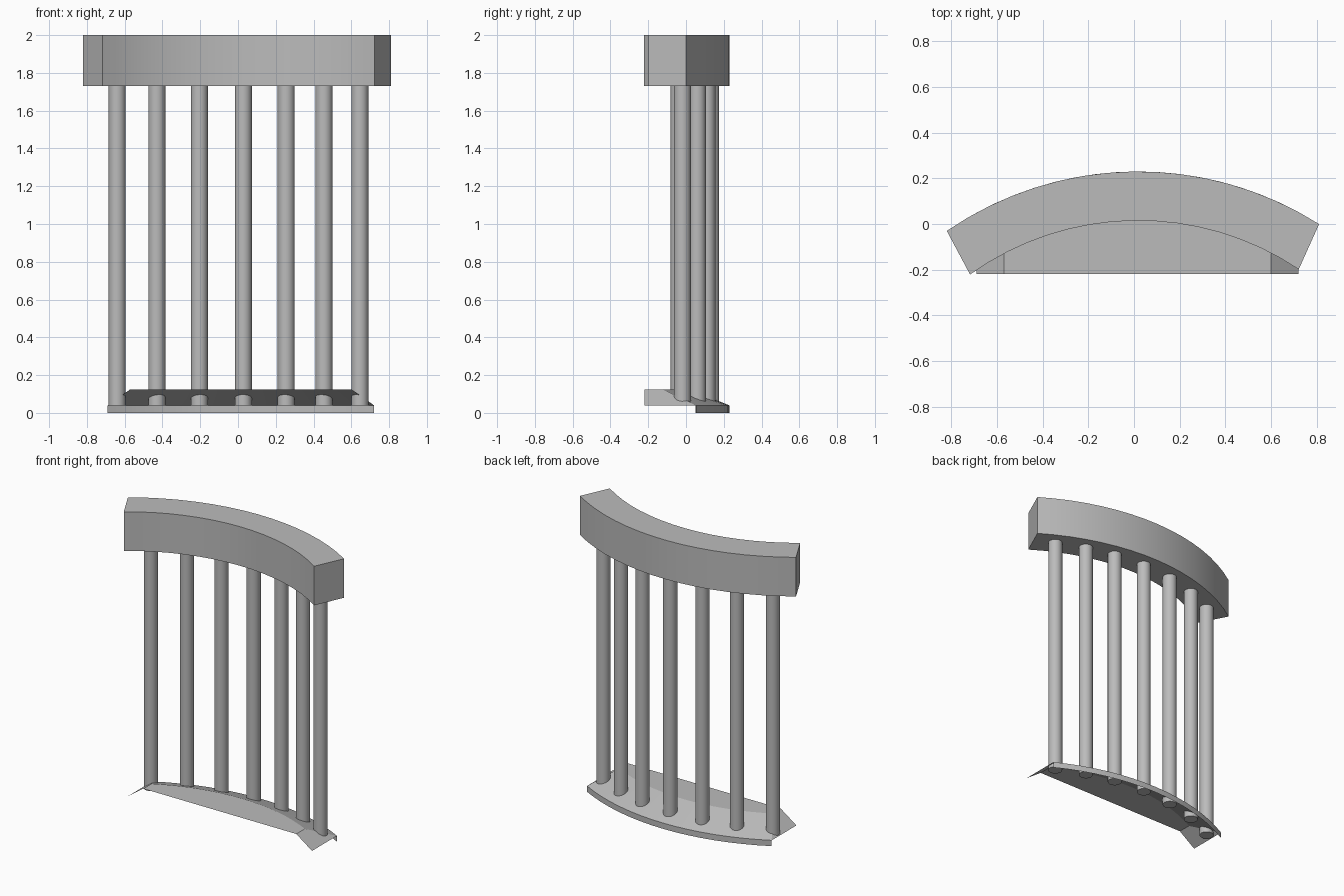
import bpy, bmesh, math

if "Cube" in bpy.data.objects:
    bpy.data.objects.remove(bpy.data.objects["Cube"])

# Shared arc centre for rail, bars and base
CX, CY = 0.018, -1.25
R_OUT, R_IN, R_BAR = 1.48, 1.265, 1.381

grey = bpy.data.materials.new("stone grey")
grey.diffuse_color = (0.5, 0.5, 0.5, 1)
grey.use_nodes = True
grey.node_tree.nodes["Principled BSDF"].inputs["Base Color"].default_value = grey.diffuse_color


def arc(radius, a0, a1, n):
    """Points on the shared arc, angles in radians from +y towards +x."""
    angles = [a0 + (a1 - a0) * i / n for i in range(n + 1)]
    return [(CX + radius * math.sin(a), CY + radius * math.cos(a)) for a in angles]


def angle_at(x, radius):
    return math.asin((x - CX) / radius)


def finish(bm, name, smooth=30):
    me = bpy.data.meshes.new(name)
    bm.to_mesh(me)
    bm.free()
    ob = bpy.data.objects.new(name, me)
    bpy.context.collection.objects.link(ob)
    me.materials.append(grey)
    bpy.ops.object.select_all(action='DESELECT')
    ob.select_set(True)
    bpy.context.view_layer.objects.active = ob
    bpy.ops.object.shade_smooth_by_angle(angle=math.radians(smooth))
    return ob


def strip(bm, row_a, row_b):
    for i in range(len(row_a) - 1):
        bm.faces.new((row_a[i], row_a[i + 1], row_b[i + 1], row_b[i]))


# Curved top rail
bm = bmesh.new()
outer = arc(R_OUT, math.radians(-34.5), math.radians(32.4), 16)
inner = arc(R_IN, math.radians(-35.6), math.radians(33.8), 16)
rows = [[bm.verts.new((x, y, z)) for x, y in pts]
        for pts, z in ((inner, 1.73), (outer, 1.73), (outer, 2.0), (inner, 2.0))]
for i in range(4):
    strip(bm, rows[i], rows[(i + 1) % 4])
for k in (0, -1):
    bm.faces.new([r[k] for r in rows])
bmesh.ops.recalc_face_normals(bm, faces=bm.faces)
finish(bm, "top_rail")

# Round bars, running down through the sloped base
for i, x in enumerate((-0.64, -0.43, -0.205, 0.028, 0.255, 0.455, 0.645)):
    y = CY + math.sqrt(R_BAR ** 2 - (x - CX) ** 2)
    bpy.ops.mesh.primitive_cylinder_add(vertices=24, radius=0.045, depth=1.70,
                                        location=(x, y, 0.04 + 0.85))
    bar = bpy.context.object
    bar.name = f"bar_{i + 1}"
    bar.data.materials.append(grey)
    bpy.ops.object.shade_smooth_by_angle(angle=math.radians(30))

# Thin base shell: flat top, curved back slope with lip, two side slopes
bm = bmesh.new()
N, FRONT, TOP, LOW = 16, -0.22, 0.125, 0.04
ridge = arc(R_IN, angle_at(-0.57, R_IN), angle_at(0.60, R_IN), N)
eave = arc(R_OUT, angle_at(-0.69, R_OUT), angle_at(0.72, R_OUT), N)
front_v = [bm.verts.new((x, FRONT, TOP)) for x, y in ridge]
ridge_v = [bm.verts.new((x, y, TOP)) for x, y in ridge]
eave_v = [bm.verts.new((x, y, LOW)) for x, y in eave]
lip_v = [bm.verts.new((x, y, 0)) for x, y in eave]
strip(bm, front_v, ridge_v)
strip(bm, ridge_v, eave_v)
strip(bm, eave_v, lip_v)
left = bm.verts.new((-0.69, FRONT, LOW))
right = bm.verts.new((0.72, FRONT, LOW))
bm.faces.new((left, front_v[0], ridge_v[0], eave_v[0]))
bm.faces.new((front_v[-1], right, eave_v[-1], ridge_v[-1]))
finish(bm, "base_shell", 20)
